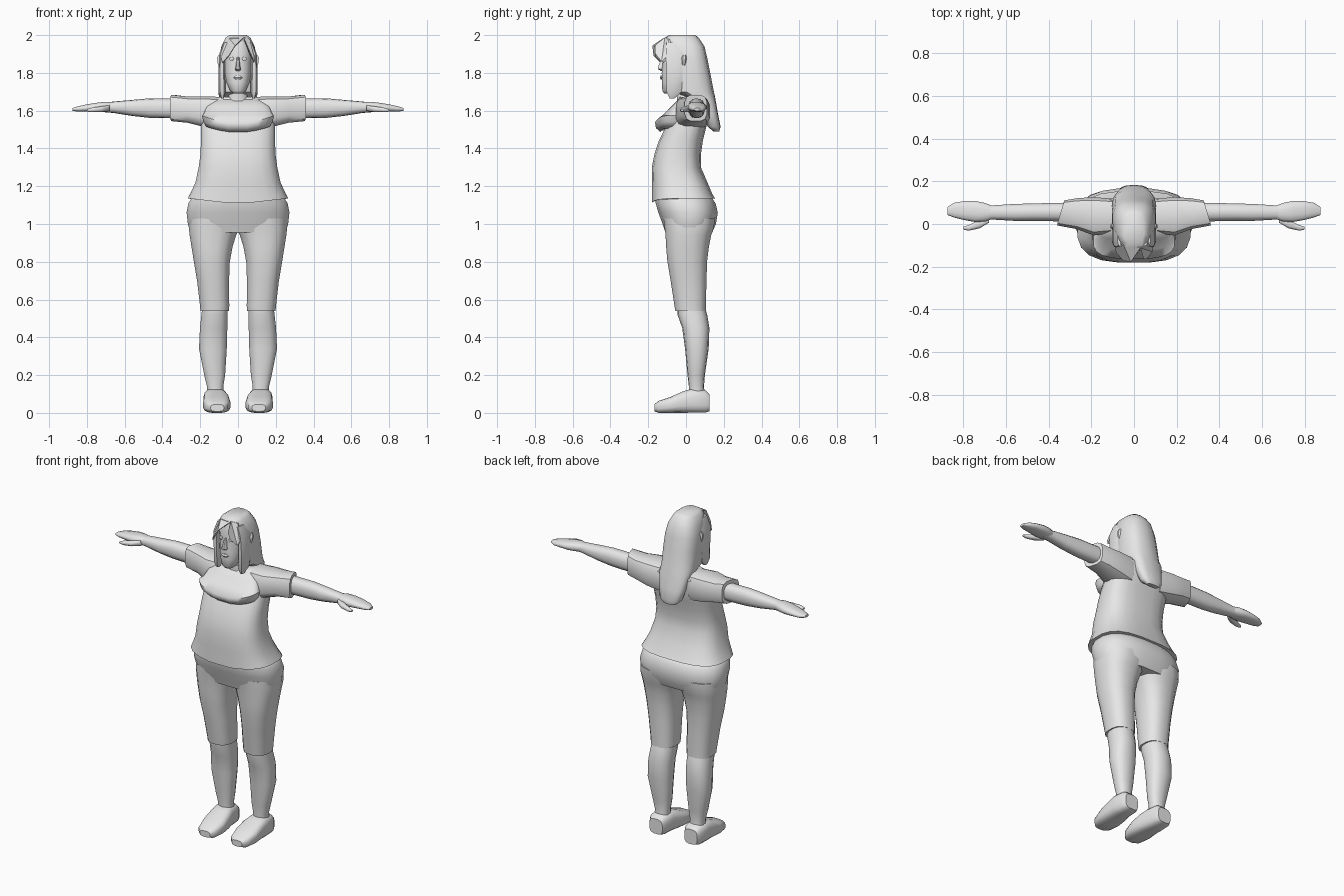
import bpy, bmesh, math

grey = bpy.data.materials.new("plain_grey")
grey.diffuse_color = (0.8, 0.8, 0.8, 1)


def finish(name, bm, angle=40):
    bmesh.ops.recalc_face_normals(bm, faces=bm.faces)
    me = bpy.data.meshes.new(name)
    bm.to_mesh(me)
    bm.free()
    me.materials.append(grey)
    ob = bpy.data.objects.new(name, me)
    bpy.context.collection.objects.link(ob)
    bpy.ops.object.select_all(action='DESELECT')
    ob.select_set(True)
    bpy.context.view_layer.objects.active = ob
    bpy.ops.object.shade_smooth_by_angle(angle=math.radians(angle))
    return ob


def loft(name, axis, rings, n=16, p=2.4, flip=1, shift=None, angle=40):
    """Skin rounded-box rings (level, a0, a1, b0, b1) along an axis."""
    bm = bmesh.new()
    loops = []
    for lev, a0, a1, b0, b1 in rings:
        loop = []
        for i in range(n):
            t = 2 * math.pi * (i + 0.5) / n
            c, s = math.cos(t), math.sin(t)
            a = (a0 + a1) / 2 + (a1 - a0) / 2 * math.copysign(abs(c) ** (2 / p), c)
            b = (b0 + b1) / 2 + (b1 - b0) / 2 * math.copysign(abs(s) ** (2 / p), s)
            v = {'x': (lev, a, b), 'y': (a, lev, b), 'z': (a, b, lev)}[axis]
            if shift:
                v = shift(*v)
            loop.append(bm.verts.new((v[0] * flip, v[1], v[2])))
        loops.append(loop)
    for lo, hi in zip(loops, loops[1:]):
        for i in range(n):
            j = (i + 1) % n
            bm.faces.new((lo[i], lo[j], hi[j], hi[i]))
    bm.faces.new(loops[0])
    bm.faces.new(loops[-1])
    return finish(name, bm, angle)


def sym(rows):
    """Rows (z, half width, y0, y1) centred on x = 0."""
    return [(z, -w, w, y0, y1) for z, w, y0, y1 in rows]


def sheet(name, pts, thick=0.012):
    """Thin pointed lock of hair."""
    bm = bmesh.new()
    front = [bm.verts.new(q) for q in pts]
    back = [bm.verts.new((x * 0.97, y + thick, z - 0.004)) for x, y, z in pts]
    n = len(pts)
    bmesh.ops.triangulate(bm, faces=[bm.faces.new(front), bm.faces.new(back)])
    for i in range(n):
        j = (i + 1) % n
        bm.faces.new((front[i], front[j], back[j], back[i]))
    return finish(name, bm, 30)


# Shirt: body with flared hem that dips in the middle, and the bust
def hem_dip(x, y, z):
    return (x, y, z - 0.03 * (1 - min(1, abs(x) / 0.26)) if z < 1.2 and y < 0 else z)


loft("shirt_body", 'z', sym([
    (1.135, 0.268, -0.182, 0.155), (1.16, 0.255, -0.182, 0.14), (1.22, 0.227, -0.182, 0.115),
    (1.30, 0.21, -0.182, 0.08), (1.37, 0.2, -0.168, 0.08), (1.44, 0.198, -0.145, 0.09),
    (1.50, 0.198, -0.115, 0.105), (1.57, 0.195, -0.08, 0.122), (1.64, 0.18, -0.05, 0.125),
    (1.672, 0.11, -0.035, 0.1)]), n=20, p=2.9, shift=hem_dip)


def bust_curve(x, y, z):
    return (x, y, z + 0.035 * (x / 0.18) ** 2 if z < 1.56 else z)


loft("bust", 'z', sym([
    (1.485, 0.17, -0.135, 0), (1.505, 0.185, -0.16, 0), (1.535, 0.192, -0.165, 0),
    (1.58, 0.185, -0.12, 0), (1.625, 0.165, -0.075, 0), (1.66, 0.11, -0.04, 0)]),
    n=20, p=2.8, shift=bust_curve, angle=60)

# Trouser hips
loft("trouser_hips", 'z', sym([
    (0.955, 0.255, -0.11, 0.14), (1.0, 0.268, -0.125, 0.16), (1.06, 0.275, -0.148, 0.17),
    (1.11, 0.265, -0.162, 0.158), (1.15, 0.24, -0.165, 0.13)]), n=20, p=2.5, angle=60)


def sleeve_slant(x, y, z):
    return (x - (0.3 * max(0, y) if x > 0.3 else 0), y, z)


for side, f in (("left", 1), ("right", -1)):
    # Trouser leg
    loft(side + "_trouser_leg", 'z', [
        (0.54, 0.047, 0.2, -0.058, 0.106), (0.565, 0.045, 0.202, -0.062, 0.106),
        (0.7, 0.046, 0.218, -0.083, 0.11), (0.8, 0.042, 0.235, -0.1, 0.113),
        (0.88, 0.027, 0.248, -0.107, 0.123), (0.94, 0.008, 0.258, -0.11, 0.135),
        (0.98, -0.01, 0.262, -0.115, 0.15), (1.03, -0.03, 0.262, -0.12, 0.155)], p=2.5, flip=f)
    # Lower leg
    loft(side + "_lower_leg", 'z', [
        (0.10, 0.075, 0.165, 0.015, 0.1), (0.14, 0.077, 0.165, 0.015, 0.095),
        (0.2, 0.067, 0.18, 0.008, 0.1), (0.34, 0.058, 0.208, -0.005, 0.12),
        (0.45, 0.055, 0.203, -0.02, 0.124), (0.52, 0.054, 0.195, -0.045, 0.112),
        (0.56, 0.057, 0.19, -0.045, 0.1)], n=14, flip=f)
    # Shoe
    loft(side + "_shoe", 'y', [
        (-0.168, 0.075, 0.145, 0.008, 0.045), (-0.145, 0.053, 0.17, 0.0, 0.064),
        (-0.08, 0.04, 0.185, 0.0, 0.086), (-0.015, 0.046, 0.183, 0.0, 0.115),
        (0.03, 0.057, 0.183, 0.0, 0.128), (0.1, 0.063, 0.178, 0.0, 0.122),
        (0.125, 0.075, 0.165, 0.008, 0.1)], n=16, p=3.2, flip=f)
    # Sleeve
    loft(side + "_sleeve", 'x', [
        (0.1, -0.045, 0.12, 1.50, 1.675), (0.19, -0.055, 0.128, 1.515, 1.677),
        (0.27, -0.025, 0.122, 1.535, 1.676), (0.36, -0.008, 0.112, 1.543, 1.685)],
        n=12, p=3.4, flip=f, shift=sleeve_slant)
    # Bare arm and wrist
    loft(side + "_arm", 'x', [
        (0.28, 0.01, 0.1, 1.56, 1.665), (0.38, 0.012, 0.1, 1.56, 1.664),
        (0.47, 0.014, 0.097, 1.562, 1.665), (0.56, 0.014, 0.095, 1.572, 1.657),
        (0.66, 0.02, 0.088, 1.588, 1.648), (0.71, 0.02, 0.09, 1.592, 1.642)], n=14, flip=f)
    # Flat hand with joined fingers
    loft(side + "_hand", 'x', [
        (0.66, 0.025, 0.085, 1.594, 1.645), (0.70, 0.01, 0.1, 1.592, 1.648),
        (0.745, 0.008, 0.11, 1.592, 1.643), (0.8, 0.018, 0.108, 1.594, 1.634),
        (0.845, 0.03, 0.1, 1.594, 1.624), (0.875, 0.042, 0.08, 1.599, 1.614)],
        n=12, flip=f, angle=60)
    # Thumb
    loft(side + "_thumb", 'x', [
        (0.68, 0.005, 0.04, 1.597, 1.63), (0.725, -0.022, 0.02, 1.592, 1.624),
        (0.775, -0.032, -0.004, 1.592, 1.616), (0.8, -0.027, -0.012, 1.595, 1.608)],
        n=8, flip=f, angle=60)
    # Ear
    loft(side + "_ear", 'z', [
        (1.828, 0.08, 0.1, -0.018, -0.006), (1.85, 0.08, 0.108, -0.022, 0),
        (1.88, 0.08, 0.112, -0.024, 0.004), (1.895, 0.08, 0.104, -0.016, 0)], n=8, flip=f)
    # Eye
    loft(side + "_eye", 'z', [
        (1.866, 0.026, 0.042, -0.125, -0.113), (1.875, 0.02, 0.048, -0.127, -0.11),
        (1.885, 0.026, 0.042, -0.125, -0.113)], n=8, flip=f)
    # Hair lock beside the face
    loft(side + "_side_lock", 'z', [
        (1.665, 0.074, 0.09, -0.088, -0.06), (1.70, 0.064, 0.104, -0.105, -0.02),
        (1.8, 0.068, 0.104, -0.105, 0), (1.9, 0.068, 0.1, -0.11, 0),
        (1.96, 0.05, 0.078, -0.105, 0)], n=8, p=3, flip=f)

# Neck and head
loft("neck", 'z', sym([
    (1.64, 0.075, -0.05, 0.08), (1.675, 0.052, -0.05, 0.06), (1.76, 0.045, -0.06, 0.05)]), n=12)
loft("head", 'z', sym([
    (1.69, 0.025, -0.115, -0.05), (1.705, 0.042, -0.126, -0.02), (1.75, 0.062, -0.129, 0.02),
    (1.80, 0.071, -0.13, 0.06), (1.86, 0.075, -0.124, 0.07), (1.92, 0.077, -0.127, 0.07),
    (1.97, 0.06, -0.11, 0.05)]), n=16, p=2.4, angle=60)
loft("nose", 'z', sym([
    (1.81, 0.011, -0.133, -0.11), (1.82, 0.017, -0.15, -0.11), (1.835, 0.012, -0.148, -0.11),
    (1.885, 0.007, -0.127, -0.11)]), n=8)
loft("mouth", 'z', sym([
    (1.765, 0.012, -0.134, -0.115), (1.775, 0.026, -0.139, -0.11),
    (1.785, 0.012, -0.135, -0.115)]), n=8)

# Long hair: cap, then a narrowing fall down the back
loft("hair", 'z', sym([
    (1.49, 0.04, 0.145, 0.176), (1.515, 0.07, 0.115, 0.183), (1.58, 0.085, 0.09, 0.17),
    (1.655, 0.1, 0.05, 0.157), (1.70, 0.106, -0.075, 0.148), (1.80, 0.106, -0.08, 0.128),
    (1.88, 0.102, -0.085, 0.112), (1.94, 0.09, -0.105, 0.098), (1.985, 0.068, -0.115, 0.068),
    (2.0, 0.048, -0.09, 0.05)]), n=14, p=2.7)

# Parted fringe
sheet("right_fringe", [
    (0.03, -0.112, 1.988), (-0.05, -0.095, 1.985), (-0.094, -0.085, 1.91),
    (-0.084, -0.135, 1.855), (-0.05, -0.172, 1.89), (-0.015, -0.178, 1.945)])
sheet("left_fringe", [
    (0.03, -0.112, 1.988), (0.062, -0.095, 1.98), (0.094, -0.085, 1.90),
    (0.086, -0.13, 1.86), (0.06, -0.165, 1.905), (0.045, -0.165, 1.945)])
